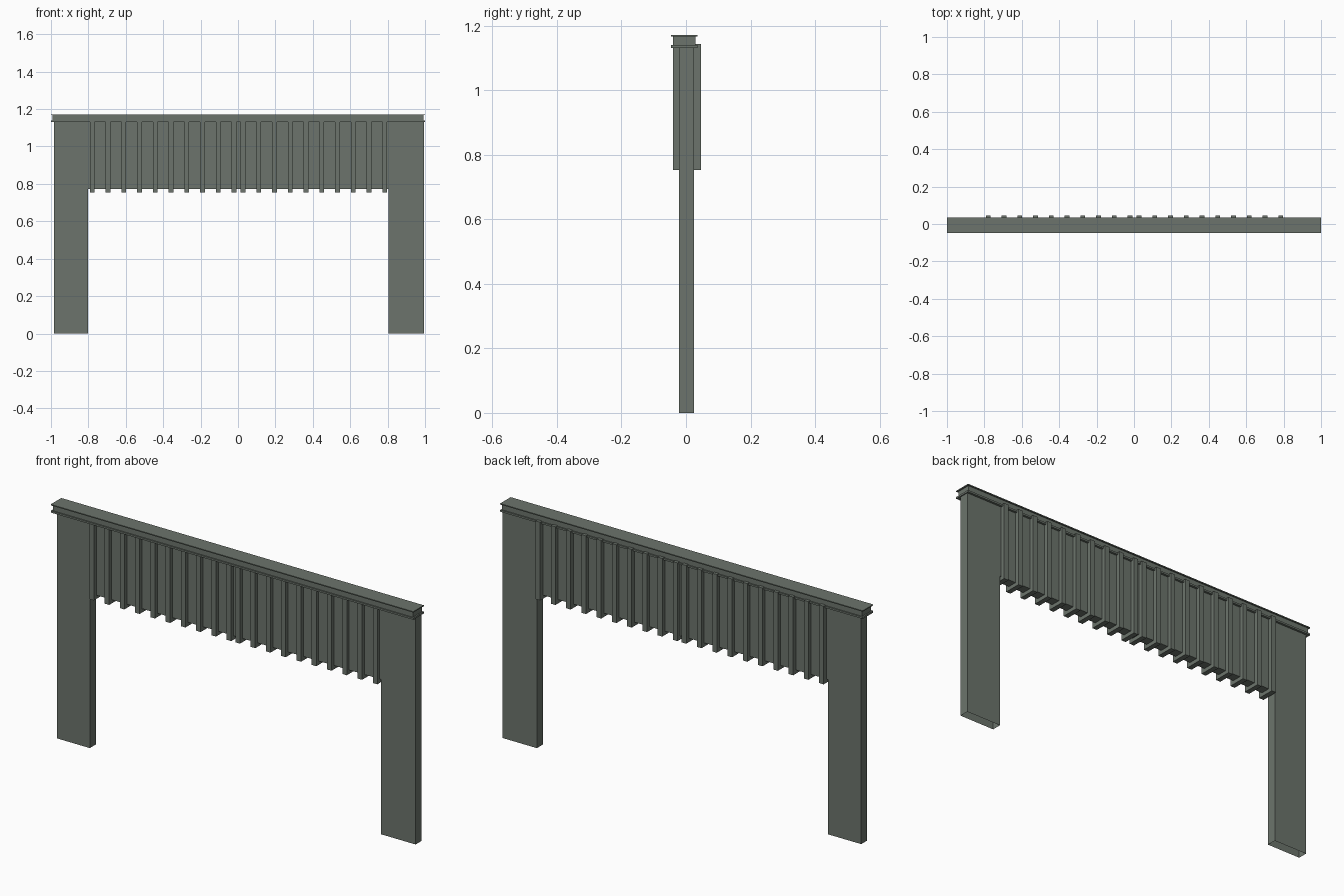
import bpy, bmesh

if "Cube" in bpy.data.objects:
    bpy.data.objects.remove(bpy.data.objects["Cube"])

# One weathered grey-green colour for the whole model
mat = bpy.data.materials.new("grey green")
mat.diffuse_color = (0.15, 0.175, 0.15, 1)
mat.use_nodes = True
mat.node_tree.nodes["Principled BSDF"].inputs["Base Color"].default_value = mat.diffuse_color


def box(name, x0, x1, y0, y1, z0, z1, open_bottom=False):
    """Axis-aligned box from its limits."""
    bm = bmesh.new()
    bmesh.ops.create_cube(bm, size=1)
    for v in bm.verts:
        v.co.x = x1 if v.co.x > 0 else x0
        v.co.y = y1 if v.co.y > 0 else y0
        v.co.z = z1 if v.co.z > 0 else z0
    if open_bottom:
        bm.normal_update()
        down = [f for f in bm.faces if f.normal.z < -0.9]
        bmesh.ops.delete(bm, geom=down, context='FACES_ONLY')
    me = bpy.data.meshes.new(name)
    bm.to_mesh(me)
    bm.free()
    me.materials.append(mat)
    ob = bpy.data.objects.new(name, me)
    bpy.context.collection.objects.link(ob)
    return ob


# Side posts, standing on the ground with open undersides
box("left_post", -0.984, -0.802, -0.022, 0.025, 0, 1.134, True)
box("right_post", 0.805, 0.995, -0.022, 0.025, 0, 1.134, True)

# Panel between the posts
box("panel", -0.802, 0.805, -0.022, 0.025, 0.772, 1.134)

# Two runs of ten vertical slats passing through the panel
for side, start in (("left", -0.779), ("right", 0.027)):
    for i in range(10):
        x = start + i * 0.0842
        box(f"{side}_slat_{i + 1}", x - 0.0125, x + 0.0125,
            -0.041, 0.046, 0.753, 1.143)

# Cap rail: recessed core between a thin top lip and a lower lip
box("cap_core", -0.993, 0.993, -0.041, 0.030, 1.134, 1.170)
box("cap_top_lip", -1, 1, -0.047, 0.036, 1.167, 1.172)
box("cap_lower_lip", -1, 1, -0.047, 0.036, 1.131, 1.140)
